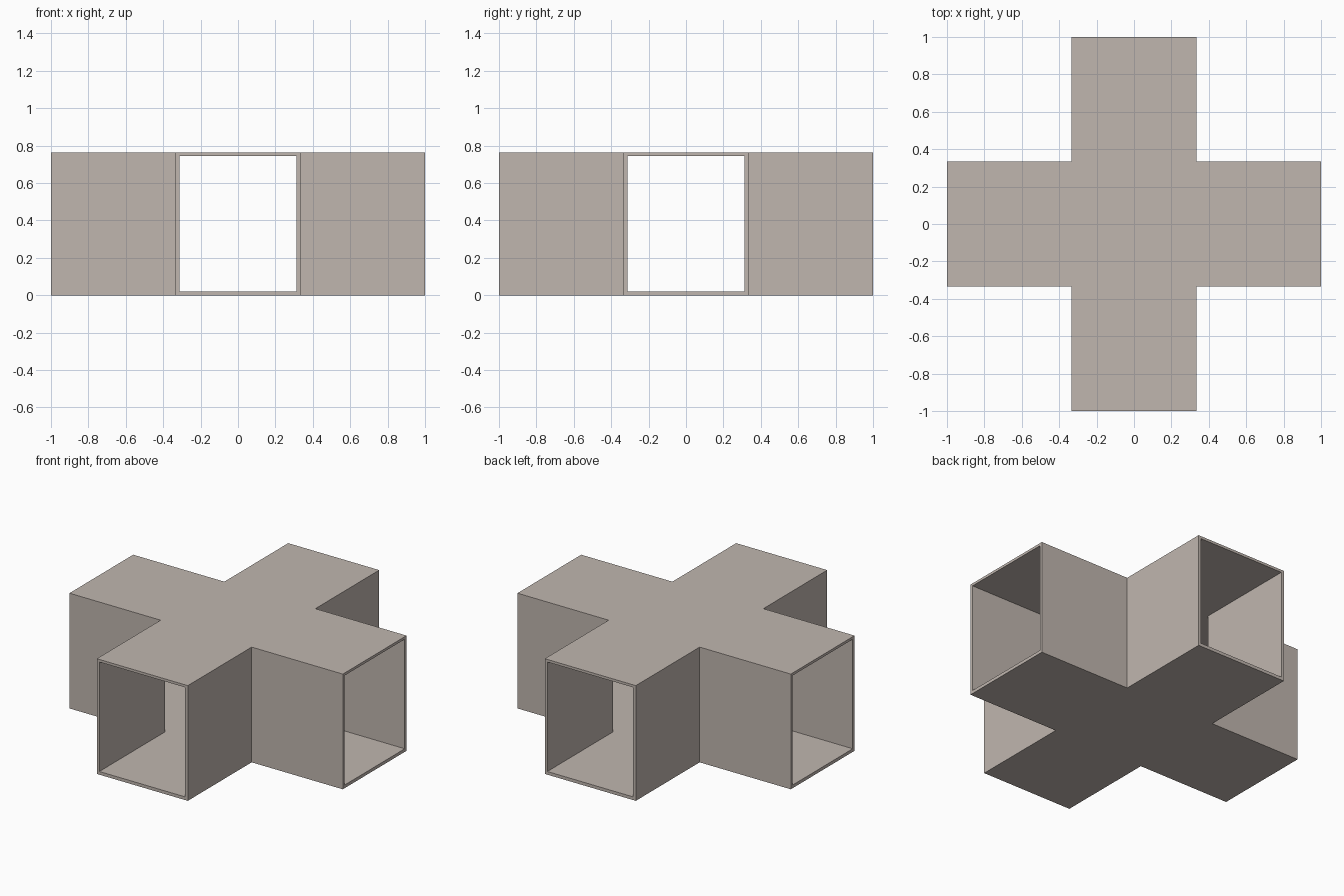
import bpy, bmesh

if "Cube" in bpy.data.objects:
    bpy.data.objects.remove(bpy.data.objects["Cube"])

HEIGHT = 0.762
HALF = 0.333      # outer half width of each arm
INNER = 0.314     # inner half width of each passage
FLOOR, CEILING = 0.021, 0.745


def cross_prism(name, half, length, z0, z1):
    """Extrude a plus-shaped outline from z0 to z1."""
    corner = [(length, -half), (length, half), (half, half)]
    outline = []
    for _ in range(4):
        outline += corner
        corner = [(-y, x) for x, y in corner]
    bm = bmesh.new()
    face = bm.faces.new([bm.verts.new((x, y, z0)) for x, y in outline])
    ext = bmesh.ops.extrude_face_region(bm, geom=[face])
    bmesh.ops.translate(bm, vec=(0, 0, z1 - z0),
                        verts=[v for v in ext["geom"] if isinstance(v, bmesh.types.BMVert)])
    bmesh.ops.recalc_face_normals(bm, faces=bm.faces)
    mesh = bpy.data.meshes.new(name)
    bm.to_mesh(mesh)
    bm.free()
    obj = bpy.data.objects.new(name, mesh)
    bpy.context.collection.objects.link(obj)
    return obj


# Crossing corridor shell
shell = cross_prism("corridor_crossing", HALF, 1.0, 0.0, HEIGHT)
mat = bpy.data.materials.new("warm grey")
mat.diffuse_color = (0.53, 0.47, 0.43, 1)
mat.use_nodes = True
mat.node_tree.nodes["Principled BSDF"].inputs["Base Color"].default_value = mat.diffuse_color
shell.data.materials.append(mat)

# Hollow passages, open at all four ends
cutter = cross_prism("passage_cutter", INNER, 1.2, FLOOR, CEILING)
cutter.data.materials.append(mat)
cutter.hide_render = True
mod = shell.modifiers.new("passages", 'BOOLEAN')
mod.operation = 'DIFFERENCE'
mod.solver = 'EXACT'
mod.object = cutter
bpy.context.view_layer.objects.active = shell
bpy.ops.object.modifier_apply(modifier=mod.name)
bpy.data.objects.remove(cutter)
